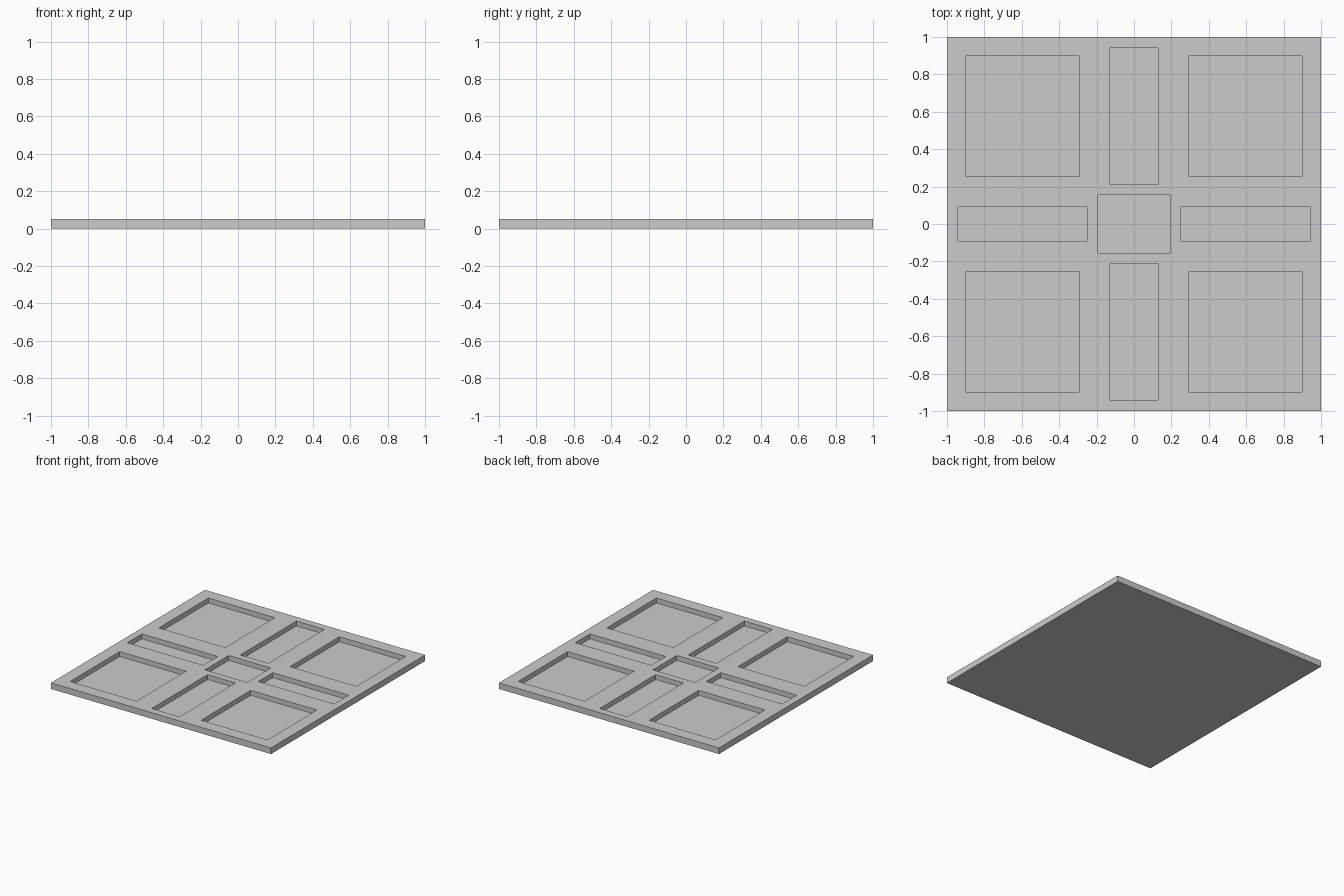
import bpy, bmesh
from mathutils import Matrix, Vector

if "Cube" in bpy.data.objects:
    bpy.data.objects.remove(bpy.data.objects["Cube"])

THICK, FLOOR = 0.05, 0.01


def add_box(bm, x0, x1, y0, y1, z0, z1):
    centre = Vector(((x0 + x1) / 2, (y0 + y1) / 2, (z0 + z1) / 2))
    size = Matrix.Diagonal((x1 - x0, y1 - y0, z1 - z0, 1))
    bmesh.ops.create_cube(bm, size=1, matrix=Matrix.Translation(centre) @ size)


def make_object(name, boxes):
    bm = bmesh.new()
    for b in boxes:
        add_box(bm, *b)
    mesh = bpy.data.meshes.new(name)
    bm.to_mesh(mesh)
    bm.free()
    ob = bpy.data.objects.new(name, mesh)
    bpy.context.collection.objects.link(ob)
    return ob


# Recess outlines (x0, x1, y0, y1)
pockets = [(-0.192, 0.192, -0.154, 0.154)]                 # centre
for s in (-1, 1):
    xa, xb = sorted((s * 0.25, s * 0.94))
    ya, yb = sorted((s * 0.212, s * 0.94))
    pockets.append((xa, xb, -0.094, 0.094))                # side strips
    pockets.append((-0.127, 0.127, ya, yb))                # front and back strips
    for t in (-1, 1):                                      # corner panels
        x0, x1 = sorted((s * 0.294, s * 0.897))
        y0, y1 = sorted((t * 0.255, t * 0.897))
        pockets.append((x0, x1, y0, y1))

# Flat square tile with the recesses cut into its top
tile = make_object("panelled_tile", [(-1, 1, -1, 1, 0, THICK)])
cutter = make_object("recess_cutter", [(*p, FLOOR, THICK + 0.1) for p in pockets])
cutter.hide_render = True

cut = tile.modifiers.new("recesses", 'BOOLEAN')
cut.operation = 'DIFFERENCE'
cut.solver = 'EXACT'
cut.object = cutter
bpy.context.view_layer.objects.active = tile
bpy.ops.object.modifier_apply(modifier=cut.name)
bpy.data.objects.remove(cutter)
